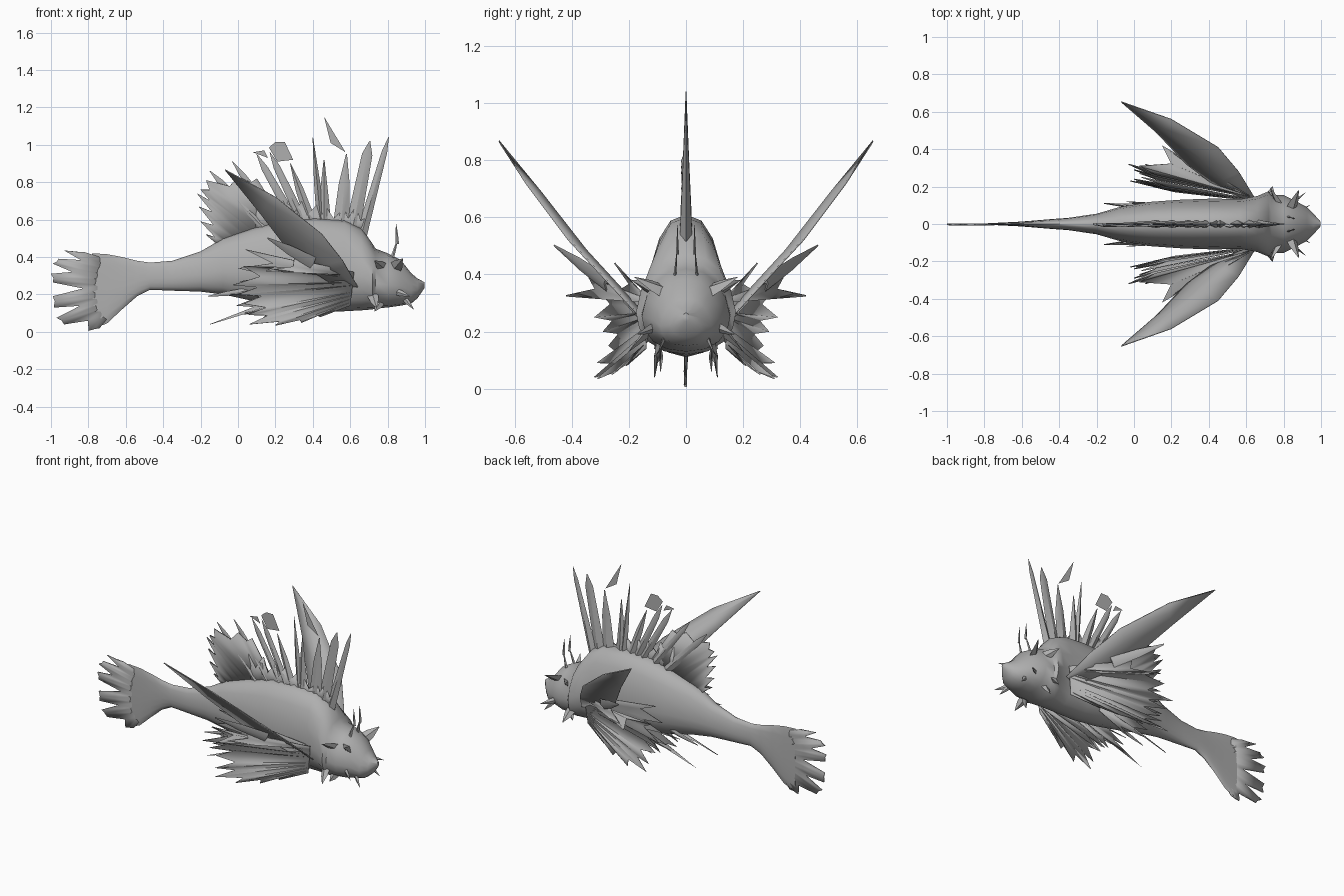
import bpy, bmesh, math
from mathutils import Vector

if "Cube" in bpy.data.objects:
    bpy.data.objects.remove(bpy.data.objects["Cube"])

grey = bpy.data.materials.new("fish grey")
grey.diffuse_color = (0.43, 0.43, 0.43, 1)
grey.use_nodes = True
grey.node_tree.nodes["Principled BSDF"].inputs["Base Color"].default_value = grey.diffuse_color


def make(name, bm, angle=40, mirror=False, thick=0):
    bmesh.ops.recalc_face_normals(bm, faces=bm.faces)
    me = bpy.data.meshes.new(name)
    bm.to_mesh(me)
    bm.free()
    me.materials.append(grey)
    ob = bpy.data.objects.new(name, me)
    bpy.context.collection.objects.link(ob)
    if mirror:
        m = ob.modifiers.new("mirror", 'MIRROR')
        m.use_axis = (False, True, False)
        m.use_mirror_merge = False
    if thick:
        s = ob.modifiers.new("thickness", 'SOLIDIFY')
        s.thickness = thick
        s.offset = 0
    bpy.context.view_layer.objects.active = ob
    ob.select_set(True)
    bpy.ops.object.shade_smooth_by_angle(angle=math.radians(angle))
    ob.select_set(False)
    return ob


def loft(bm, rings):
    """Skin a list of closed rings of points."""
    vs = [[bm.verts.new(p) for p in r] for r in rings]
    n = len(vs[0])
    for a, b in zip(vs, vs[1:]):
        for i in range(n):
            j = (i + 1) % n
            bm.faces.new((a[i], a[j], b[j], b[i]))
    bm.faces.new(vs[0])
    bm.faces.new(vs[-1])


def spine(bm, base, tip, w, t, mid=0.5, bulge=0.75):
    """Diamond-section blade, wide along x-z and thin across."""
    b, e = Vector(base), Vector(tip)
    d = (e - b).normalized()
    side = Vector((d.z, 0, -d.x))
    if side.length < 0.2:
        side = Vector((1, 0, 0))
    side.normalize()
    out = d.cross(side)
    rings = []
    for f, k, q in ((0, 1, 1), (mid, bulge, 1 - mid), (1, 0.06, 0.06)):
        c = b.lerp(e, f)
        rings.append([c + side * w * k, c + out * t * q, c - side * w * k, c - out * t * q])
    loft(bm, rings)


def fan(bm, roots, tips, notch=(0.7,), pleat=0.02):
    """Pleated membrane between rays, notched between the ray tips."""
    R = [bm.verts.new(p) for p in roots]
    T = [bm.verts.new(p) for p in tips]
    for i in range(len(T) - 1):
        r = (R[i].co + R[i + 1].co) / 2
        t = (T[i].co + T[i + 1].co) / 2
        nrm = (T[i].co - r).cross(T[i + 1].co - r).normalized()
        n = bm.verts.new(r.lerp(t, notch[i % len(notch)]) + nrm * pleat)
        for f in ((R[i], T[i], n), (R[i], n, R[i + 1]), (R[i + 1], n, T[i + 1])):
            bm.faces.new(f)


def line(a, b, n):
    return [Vector(a).lerp(Vector(b), i / (n - 1)) for i in range(n)]


# Body: x, bottom, top, half width
sections = [(-0.78, .015, .42, .004), (-0.70, .045, .415, .008), (-0.62, .12, .40, .012),
            (-0.54, .19, .38, .018),
            (-0.47, .225, .37, .024), (-0.35, .22, .38, .033),
            (-0.2, .215, .43, .055), (-0.08, .20, .50, .09), (0.08, .165, .555, .118),
            (0.25, .13, .60, .13), (0.42, .11, .61, .136), (0.57, .11, .60, .133),
            (0.66, .115, .555, .15), (0.72, .12, .47, .175), (0.735, .125, .445, .155),
            (0.80, .13, .42, .155), (0.87, .14, .385, .12), (0.925, .15, .315, .09),
            (0.96, .18, .285, .055), (0.998, .235, .265, .012)]
bm = bmesh.new()
rings = []
for x, lo, hi, w in sections:
    c, h = lo + (hi - lo) * 0.42, hi - lo
    ring = []
    for k in range(16):
        a = math.tau * k / 16
        s, co = math.sin(a), math.cos(a)
        z = c + s * (h * 0.58 if s > 0 else h * 0.42)
        y = math.copysign(abs(co) ** 0.85, co) * (1 - 0.1 * max(s, 0))
        ring.append((x, w * y, z))
    rings.append(ring)
loft(bm, rings)
make("body", bm, 50)

# Tail fin: blunt lobes split by deep notches
bm = bmesh.new()
tail_tips = [(-.82, .425), (-.93, .435), (-.96, .39), (-.99, .365), (-1, .31), (-.99, .265),
             (-.99, .19), (-.985, .13), (-.97, .075), (-.93, .04), (-.80, .005), (-.74, .02)]
fan(bm, line((-.74, 0, .40), (-.70, 0, .07), len(tail_tips)),
    [(x, 0, z) for x, z in tail_tips], (.97, .5, .97, .6, .97, .4), 0.004)
make("tail_fin", bm, 50, thick=0.008)

# Dorsal spines: base x, base z, tip x, tip z, half width, widest point, width there
bm = bmesh.new()
for bx, bz, tx, tz, w, m, k in [
        (.66, .52, .805, 1.04, .03, .85, .5), (.61, .54, .705, 1.02, .04, .85, .7),
        (.55, .55, .58, .95, .045, .6, .65), (.46, .56, .46, .92, .04, .4, .65),
        (.445, .56, .40, 1.04, .022, .5, .75), (.40, .56, .28, .90, .03, .6, .7),
        (.36, .56, .17, .96, .026, .8, .7), (.32, .56, .10, .95, .026, .8, .7),
        (.24, .55, -.03, .91, .026, .8, .6), (.16, .53, -.15, .86, .03, .8, .6)]:
    spine(bm, (bx, 0, bz), (tx, 0, tz), w, .022, m, k)
make("dorsal_spines", bm, 40)

# Loose membrane pieces at the spine tips
bm = bmesh.new()
for poly in ([(.46, 1.15), (.575, .96), (.495, 1.01)],
             [(.165, .985), (.2, 1.015), (.25, 1.015), (.295, .92), (.21, .91)],
             [(.08, .96), (.14, .97), (.16, .93)]):
    bm.faces.new([bm.verts.new((x, 0, z)) for x, z in poly])
make("dorsal_tip_pieces", bm, 30)

# Soft rear dorsal fin
bm = bmesh.new()
soft = [(.10, .82), (.0, .83), (-.17, .81), (-.20, .76), (-.22, .74), (-.21, .67), (-.20, .59),
        (-.17, .52)]
fan(bm, line((.26, 0, .57), (-.10, 0, .46), len(soft)), [(x, 0, z) for x, z in soft],
    (.9, .85, .9, .8, .7, .6, .45), 0.012)
make("soft_dorsal_fin", bm, 40, thick=0.010)

# Low membrane along the back
bm = bmesh.new()
fan(bm, line((.68, 0, .52), (.1, 0, .52), 9),
    [(.70, 0, .62), (.63, 0, .67), (.57, 0, .66), (.47, 0, .67), (.42, 0, .68),
     (.34, 0, .70), (.27, 0, .70), (.18, 0, .72), (.08, 0, .72)], (0.6,), 0.012)
make("back_membrane", bm, 40, thick=0.014)

# Long upper pectoral blades
bm = bmesh.new()
upper = [(.64, .15, .24), (.56, .28, .38), (.45, .41, .52), (.2, .56, .72), (-.07, .655, .867)]
lower = [(.56, .14, .22), (.40, .23, .32), (.28, .32, .42), (.12, .49, .63), (-.065, .65, .86)]
U = [bm.verts.new(p) for p in upper]
L = [bm.verts.new(p) for p in lower]
M = [bm.verts.new(Vector(a).lerp(Vector(b), .5) + Vector((0, -.015, .015)) * k)
     for a, b, k in zip(upper, lower, (1, 1, 1, 1, 0))]
for i in range(4):
    bm.faces.new((U[i], U[i + 1], M[i + 1], M[i]))
    bm.faces.new((M[i], M[i + 1], L[i + 1], L[i]))
spine(bm, (.40, .28, .37), (.16, .46, .50), .03, .008)
make("pectoral_blades", bm, 40, mirror=True, thick=0.006)

# Lower pectoral fans: an outer membrane and a shorter inner one
bm = bmesh.new()
tips = [(.30, .34, .39), (.15, .42, .325), (.03, .31, .35), (-.03, .32, .25), (.0, .29, .20),
        (.03, .27, .15), (.05, .31, .09), (.06, .32, .04), (.20, .31, .035), (.34, .26, .05),
        (.44, .21, .08)]
fan(bm, line((.62, .15, .32), (.60, .14, .14), len(tips)), tips, (0.8,), 0.018)
inner = [(.04, .25, .44), (.0, .24, .34), (.01, .23, .27), (-.02, .23, .20), (.04, .22, .15),
         (.10, .20, .10)]
fan(bm, line((.58, .14, .32), (.58, .13, .17), len(inner)), inner, (0.7,), 0.015)
make("pectoral_fans", bm, 35, mirror=True, thick=0.005)

# Pelvic rays
bm = bmesh.new()
fan(bm, line((.32, .10, .22), (.34, .09, .15), 5),
    [(-.04, .12, .20), (-.01, .11, .14), (-.15, .11, .04), (.0, .10, .09), (.12, .09, .06)],
    (0.6,), 0.012)
spine(bm, (.05, .08, .22), (-.16, .11, .19), .014, .006)
make("pelvic_fins", bm, 35, mirror=True, thick=0.004)

# Head: brow tentacles, brow and cheek spikes, barbels
bm = bmesh.new()
for a, b, w in (((.82, .04, .38), (.855, .03, .50), .010), ((.852, .03, .47), (.845, .03, .58), .009),
                ((.83, .06, .33), (.88, .18, .39), .04), ((.78, .10, .34), (.73, .19, .38), .03),
                ((.83, .10, .22), (.92, .17, .19), .020), ((.72, .13, .2), (.74, .20, .13), .03),
                ((.88, .07, .19), (.94, .10, .12), .016), ((.76, .09, .16), (.73, .11, .11), .025)):
    spine(bm, a, b, w, w * .6)
make("head_spikes", bm, 40, mirror=True)
